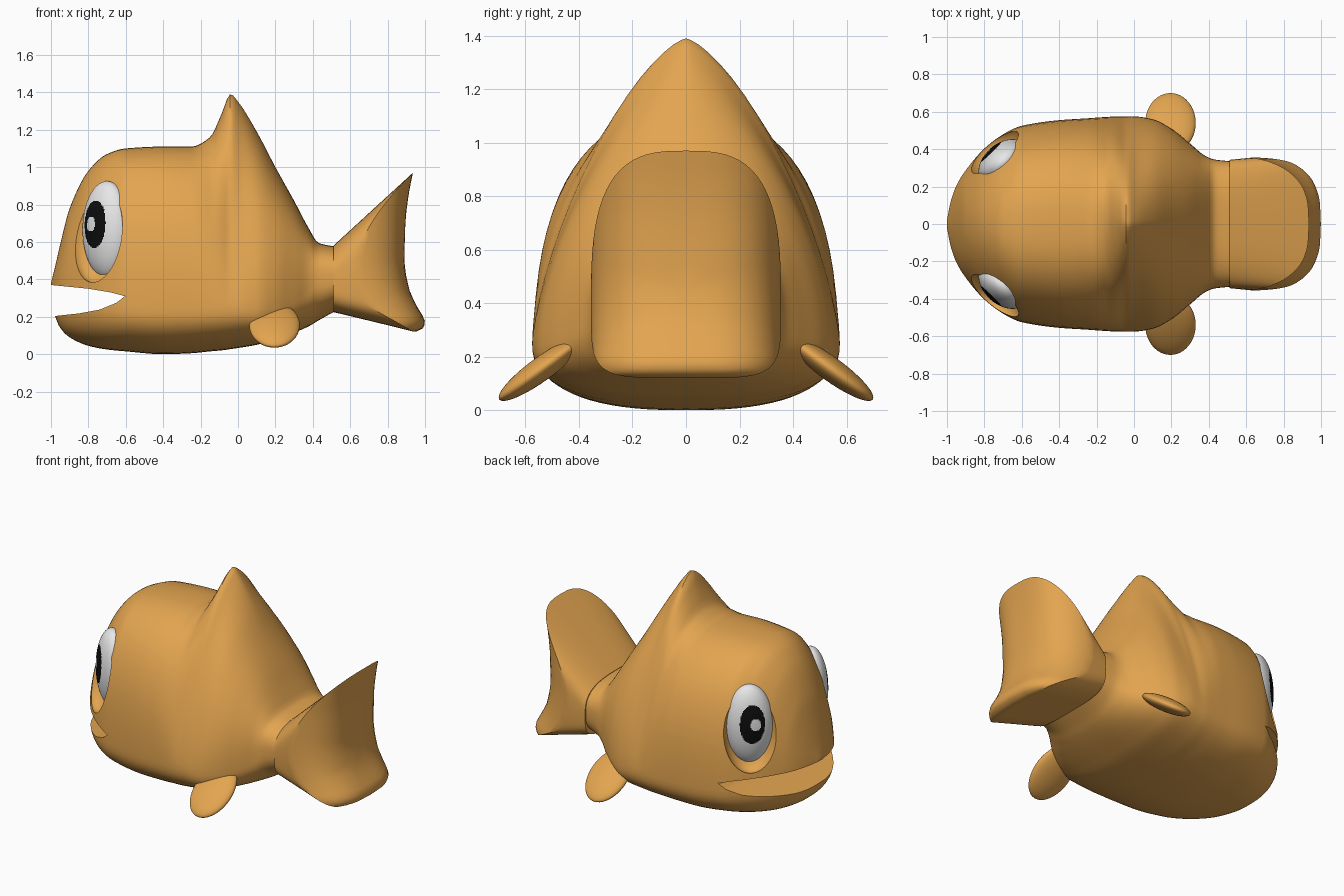
import bpy, bmesh, math
from mathutils import Matrix, Vector

if "Cube" in bpy.data.objects:
    bpy.data.objects.remove(bpy.data.objects["Cube"])


def material(name, rgb):
    m = bpy.data.materials.new(name)
    m.diffuse_color = (*rgb, 1)
    m.use_nodes = True
    m.node_tree.nodes["Principled BSDF"].inputs["Base Color"].default_value = m.diffuse_color
    return m


ORANGE = material("orange skin", (0.77, 0.375, 0.08))
WHITE = material("eye white", (0.8, 0.8, 0.8))
BLACK = material("eye black", (0.004, 0.004, 0.004))
N = 72


def finish(name, bm, mats, angle=40):
    bmesh.ops.recalc_face_normals(bm, faces=bm.faces[:])
    me = bpy.data.meshes.new(name)
    bm.to_mesh(me)
    bm.free()
    ob = bpy.data.objects.new(name, me)
    bpy.context.collection.objects.link(ob)
    for m in mats:
        me.materials.append(m)
    smooth(ob, angle)
    return ob


def smooth(ob, angle):
    bpy.ops.object.select_all(action='DESELECT')
    ob.select_set(True)
    bpy.context.view_layer.objects.active = ob
    bpy.ops.object.shade_smooth_by_angle(angle=math.radians(angle))


def curve(pts, x):
    """Smooth interpolation without overshoot through (x, value) pairs."""
    xs, ys = [p[0] for p in pts], [p[1] for p in pts]
    x = min(max(x, xs[0]), xs[-1])
    k = max(i for i in range(len(xs) - 1) if xs[i] <= x)
    d = [(ys[i + 1] - ys[i]) / (xs[i + 1] - xs[i]) for i in range(len(xs) - 1)]

    def slope(i):
        if i == 0 or i == len(xs) - 1:
            return d[min(i, len(d) - 1)]
        a, b = d[i - 1], d[i]
        return 0 if a * b <= 0 else 2 * a * b / (a + b)
    h = xs[k + 1] - xs[k]
    t = (x - xs[k]) / h
    return ((2*t**3 - 3*t*t + 1) * ys[k] + (t**3 - 2*t*t + t) * h * slope(k)
            + (3*t*t - 2*t**3) * ys[k + 1] + (t**3 - t*t) * h * slope(k + 1))


def section(zb, zt, w, zw, e_top, e_bot):
    """Rounded outline in y and z: separate roundness above and below zw."""
    out = []
    for i in range(N):
        a = 2 * math.pi * i / N
        c, s = math.cos(a), math.sin(a)
        e = e_top if s >= 0 else e_bot
        y = math.copysign(abs(c) ** (2 / e), c) * w
        z = zw + abs(s) ** (2 / e) * ((zt - zw) if s >= 0 else (zb - zw))
        out.append((y, z))
    return out


def loft(name, rings, mats):
    bm = bmesh.new()
    vs = [[bm.verts.new(p) for p in r] for r in rings]
    for a, b in zip(vs, vs[1:]):
        for i in range(N):
            j = (i + 1) % N
            bm.faces.new((a[i], a[j], b[j], b[i]))
    bm.faces.new(vs[0])
    bm.faces.new(vs[-1])
    return finish(name, bm, mats)


def ellipsoid(loc, radii, rot, seg=48):
    bm = bmesh.new()
    mx = Matrix.Translation(loc) @ rot @ Matrix.Diagonal((*radii, 1))
    bmesh.ops.create_uvsphere(bm, u_segments=seg, v_segments=seg * 3 // 4, radius=1, matrix=mx)
    return bm


def cut(ob, cutter):
    cutter.hide_render = True
    mod = ob.modifiers.new("cut", 'BOOLEAN')
    mod.operation, mod.solver, mod.object = 'DIFFERENCE', 'EXACT', cutter
    bpy.context.view_layer.objects.active = ob
    bpy.ops.object.modifier_apply(modifier=mod.name)
    bpy.data.objects.remove(cutter)


# body with back fin: x, bottom, top, half width, height of widest point, roundness
ROWS = [
    (-1.0, .30, .38, .03, .34, 2), (-.98, .21, .46, .13, .31, 2),
    (-.95, .14, .59, .21, .30, 2), (-.9, .09, .78, .29, .29, 2),
    (-.8, .045, .98, .405, .28, 2.1), (-.7, .025, 1.07, .48, .27, 2.3),
    (-.6, .015, 1.10, .525, .26, 2.5), (-.4, 0, 1.11, .555, .25, 2.5),
    (-.25, .005, 1.11, .565, .25, 2.4), (-.15, .015, 1.16, .572, .25, 2.0),
    (-.09, .02, 1.28, .575, .25, 1.65), (-.04, .027, 1.39, .575, .25, 1.42),
    (0, .033, 1.35, .575, .25, 1.42), (.1, .05, 1.19, .56, .24, 1.6),
    (.2, .08, 1.0, .51, .25, 1.9), (.3, .115, .82, .43, .28, 2.3),
    (.38, .15, .67, .365, .33, 2.8), (.43, .18, .595, .345, .38, 3),
    (.52, .23, .575, .335, .4, 3)]
rings = []
STEPS = 110
for i in range(STEPS + 1):
    x = -1 + 1.52 * (i / STEPS) ** 1.25
    v = [curve([(r[0], r[c]) for r in ROWS], x) for c in range(1, 6)]
    rings.append([(x, y, z) for y, z in section(*v, 2.5)])
body = loft("body", rings, [ORANGE])

# mouth wedge cut through the full width
bm = bmesh.new()
profile = [(-1.1, .38), (-1, .37), (-.8, .35), (-.68, .33), (-.605, .31),
           (-.65, .275), (-.74, .238), (-.85, .218), (-.97, .205), (-1.1, .2)]
f = bm.faces.new([bm.verts.new((x, -.8, z)) for x, z in profile])
ext = bmesh.ops.extrude_face_region(bm, geom=[f])
bmesh.ops.translate(bm, vec=(0, 1.6, 0),
                    verts=[g for g in ext["geom"] if isinstance(g, bmesh.types.BMVert)])
cut(body, finish("mouth_cutter", bm, [ORANGE]))

for s, side in ((1, "back"), (-1, "front")):
    n = Vector((-.65, .76 * s, 0))      # direction the eye looks
    t = Vector((-.76, -.65 * s, 0))     # direction to the nose
    rot = Matrix.Rotation(s * math.asin(.65), 4, 'Z')
    c = Vector((-.70, .33 * s, .665))
    # eye socket
    cut(body, finish("socket_cutter", ellipsoid(c + n * .1, (.17, .115, .285), rot, 56), [ORANGE]))
    # eye with iris and highlight coloured by position
    bm = ellipsoid(c, (.15, .10, .26), rot, 144)
    for face in bm.faces:
        p = face.calc_center_median() - c
        a, z = p.dot(t), p.z - .03
        if p.dot(n) > 0:
            if ((a - .033) / .032) ** 2 + (z / .04) ** 2 < 1:
                face.material_index = 0
            elif ((a - .012) / .078) ** 2 + (z / .127) ** 2 < 1:
                face.material_index = 1
    finish("eye_" + side, bm, [WHITE, BLACK])
    # side flipper
    tilt = Matrix.Rotation(-s * math.radians(36), 4, 'X')
    finish("flipper_" + side, ellipsoid((.195, .54 * s, .155), (.135, .195, .045), tilt), [ORANGE])
smooth(body, 40)

# tail: a thick wedge that flares to a hollow trailing face
EDGE = [(.12, .95), (.14, .99), (.17, 1.0), (.25, .96), (.35, .915),
        (.5, .89), (.7, .895), (.85, .912), (.97, .935)]


def rear_x(y, z):
    k = min(abs(y) / .356, 1)
    return curve(EDGE, z) - .3 * (1 - math.sqrt(1 - k ** 3))


lead = [Vector((.51, y, z)) for y, z in section(.225, .58, .343, .4, 3, 4)]
outline = section(.12, .97, .355, .4, 3, 5)
trail = [Vector((rear_x(y, z), y, z)) for y, z in outline]
rings = [[a.lerp(b, k / 10) for a, b in zip(lead, trail)] for k in range(11)]
for k in (.98, .95, .9, .82, .72, .6, .47, .34, .2, .08):
    pts = [(y * k, .45 + (z - .45) * k) for y, z in outline]
    rings.append([(rear_x(y, z), y, z) for y, z in pts])
loft("tail", rings, [ORANGE])
